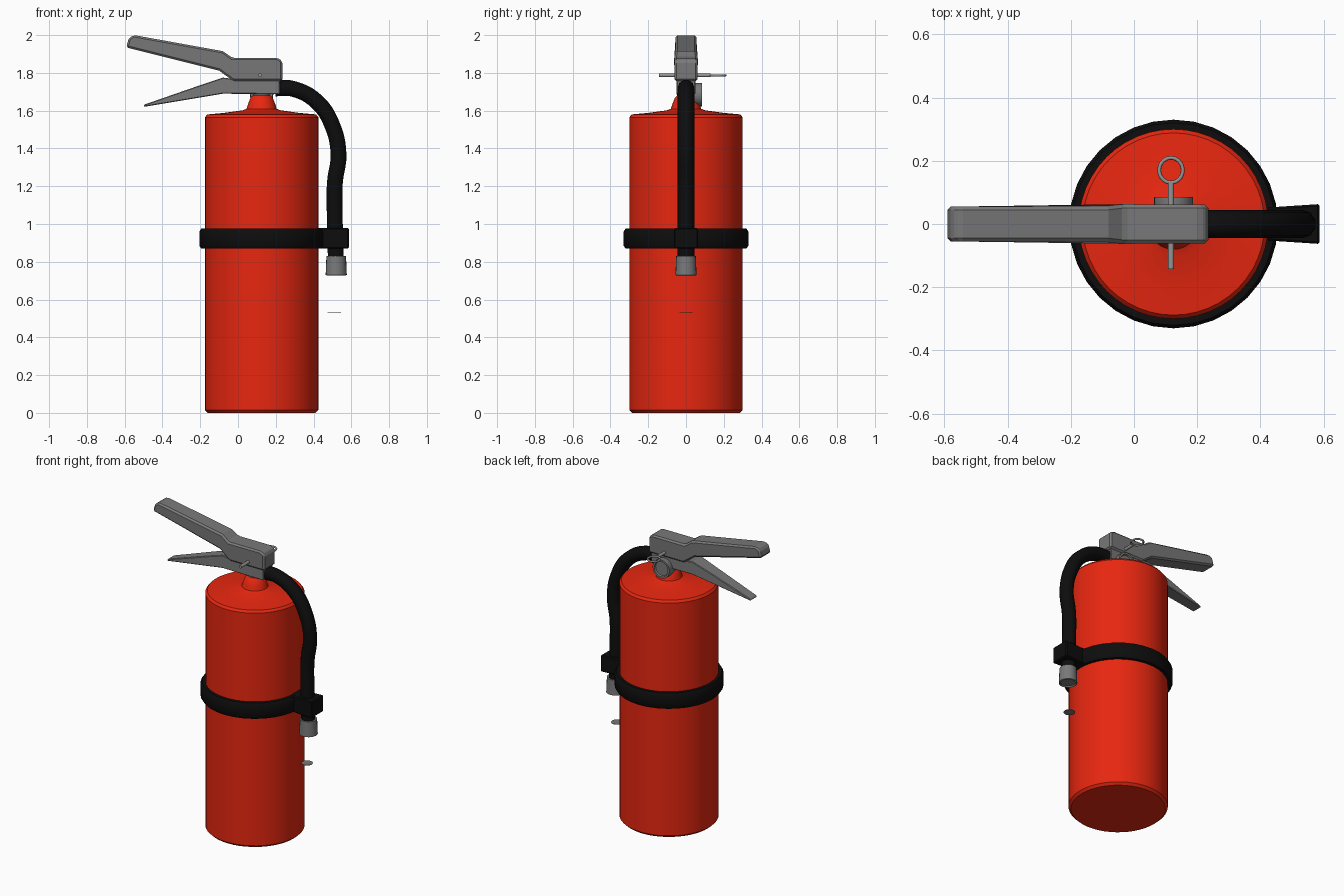
import bpy, bmesh, math
from mathutils import Vector, Matrix

if "Cube" in bpy.data.objects:
    bpy.data.objects.remove(bpy.data.objects["Cube"], do_unlink=True)

AXIS = 0.125  # tank centre line in x


def material(name, rgb):
    m = bpy.data.materials.new(name)
    m.use_nodes = True
    m.diffuse_color = (*rgb, 1)
    m.node_tree.nodes["Principled BSDF"].inputs["Base Color"].default_value = (*rgb, 1)
    return m


RED = material("bright red", (0.8, 0.02, 0.005))
BLACK = material("black rubber", (0.004, 0.004, 0.004))
GREY = material("metal grey", (0.19, 0.19, 0.19))
STEEL = material("light steel", (0.3, 0.3, 0.3))


def finish(name, bm, mat, bevel=0, smooth=True):
    bmesh.ops.recalc_face_normals(bm, faces=bm.faces)
    mesh = bpy.data.meshes.new(name)
    bm.to_mesh(mesh)
    bm.free()
    mesh.materials.append(mat)
    ob = bpy.data.objects.new(name, mesh)
    bpy.context.collection.objects.link(ob)
    if bevel:
        mod = ob.modifiers.new("edge bevel", "BEVEL")
        mod.width = bevel
        mod.segments = 1
    if smooth:
        bpy.ops.object.select_all(action="DESELECT")
        ob.select_set(True)
        bpy.context.view_layer.objects.active = ob
        bpy.ops.object.shade_smooth_by_angle(angle=math.radians(35))
    return ob


def lathe(name, profile, mat, origin, sides=32, axis="Z", closed=False):
    """Spin (radius, height) points round an axis through origin."""
    bm = bmesh.new()
    pts = [bm.verts.new((r, 0, h)) for r, h in profile]
    pairs = list(zip(pts, pts[1:])) + ([(pts[-1], pts[0])] if closed else [])
    edges = [bm.edges.new(p) for p in pairs]
    bmesh.ops.spin(bm, geom=pts + edges, cent=(0, 0, 0), axis=(0, 0, 1),
                   angle=math.tau, steps=sides)
    bmesh.ops.remove_doubles(bm, verts=bm.verts, dist=1e-4)
    if axis == "Y":
        bm.transform(Matrix.Rotation(-math.pi / 2, 4, "X"))
    bm.transform(Matrix.Translation(origin))
    return finish(name, bm, mat)


def slab(name, outline, mat, width, bevel):
    """Side outline in x/z, given thickness in y by width(x)."""
    bm = bmesh.new()
    sides = [[bm.verts.new((x, s * width(x), z)) for x, z in outline] for s in (-1, 1)]
    for ring in sides:
        bm.faces.new(ring)
    n = len(outline)
    for i in range(n):
        j = (i + 1) % n
        bm.faces.new((sides[0][i], sides[0][j], sides[1][j], sides[1][i]))
    return finish(name, bm, mat, bevel, smooth=False)


def tube(name, points, radius, mat, cyclic=False, kind="BEZIER"):
    curve = bpy.data.curves.new(name, "CURVE")
    curve.dimensions = "3D"
    curve.bevel_depth = radius
    curve.bevel_resolution = 3
    curve.resolution_u = 5
    curve.use_fill_caps = True
    sp = curve.splines.new("BEZIER")
    sp.bezier_points.add(len(points) - 1)
    for bp, p in zip(sp.bezier_points, points):
        bp.co = p
        bp.handle_left_type = bp.handle_right_type = "AUTO"
    sp.use_cyclic_u = cyclic
    curve.materials.append(mat)
    ob = bpy.data.objects.new(name, curve)
    bpy.context.collection.objects.link(ob)
    return ob


# Tank with shallow shoulder and domed neck
lathe("tank", [(0, 0), (0.285, 0), (0.3, 0.015), (0.3, 1.565), (0.288, 1.58),
               (0.2, 1.588), (0.1, 1.602), (0.08, 1.61), (0.072, 1.635),
               (0.058, 1.67), (0.035, 1.688), (0, 1.695)], RED, (AXIS, 0, 0), 48)

# Strap round the tank
lathe("strap", [(0.295, 0.87), (0.32, 0.87), (0.33, 0.885), (0.33, 0.96),
                (0.32, 0.975), (0.295, 0.975)], BLACK, (AXIS, 0, 0), 32, closed=True)

# Hose clip, flaring outward
slab("hose_clip", [(0.42, 0.87), (0.587, 0.87), (0.587, 0.98), (0.42, 0.98)],
     BLACK, lambda x: 0.063 if x > 0.5 else 0.052, 0.006)

# Hose and nozzle
hose = [(0.2, 1.718), (0.29, 1.716), (0.42, 1.645), (0.5, 1.52), (0.532, 1.37),
        (0.513, 1.22), (0.512, 1.05), (0.518, 0.81)]
tube("hose", [(x, 0, z) for x, z in hose], 0.044, BLACK)
lathe("nozzle", [(0, 0.735), (0.045, 0.735), (0.048, 0.727), (0.056, 0.73),
                 (0.052, 0.83), (0, 0.83)], GREY, (0.52, 0, 0), 20)

# Small loose disc below the nozzle
lathe("loose_disc", [(0, 0.529), (0.035, 0.529), (0.035, 0.531), (0, 0.531)],
      GREY, (0.51, 0, 0), 20)

# Upper handle and lower lever with valve block
slab("upper_handle", [(-0.592, 1.935), (-0.578, 1.985), (-0.55, 2.0), (-0.08, 1.915),
                      (-0.03, 1.88), (0.21, 1.88), (0.235, 1.862), (0.235, 1.757),
                      (-0.025, 1.757), (-0.1, 1.812)],
     GREY, lambda x: 0.061 if x > -0.05 else 0.055, 0.01)
slab("lower_lever", [(-0.5, 1.62), (-0.497, 1.632), (-0.2, 1.735), (-0.08, 1.775),
                     (0.0, 1.765), (0.222, 1.765), (0.222, 1.687), (-0.08, 1.69)],
     GREY, lambda x: 0.05 if x > -0.1 else 0.035 + 0.03 * (x + 0.5), 0.004)
lathe("valve_stem", [(0, 1.66), (0.045, 1.66), (0.045, 1.71), (0, 1.71)],
      GREY, (AXIS, 0, 0), 20)

# Pressure gauge with a recessed dial, facing the back
lathe("gauge", [(0, 0), (0.058, 0), (0.062, 0.01), (0.062, 0.085), (0.05, 0.085),
                (0.046, 0.075), (0, 0.075)], GREY, (AXIS, 0, 1.685), 24, "Y")

# Safety pin with pull ring
lathe("safety_pin", [(0, -0.143), (0.01, -0.143), (0.01, 0.13), (0, 0.13)],
      STEEL, (0.117, 0, 1.787), 12, "Y")
ring = [(0.117 + 0.037 * math.sin(a), 0.17 - 0.039 * math.cos(a), 1.787)
        for a in (i * math.tau / 8 for i in range(8))]
tube("pull_ring", ring, 0.006, STEEL, cyclic=True)
